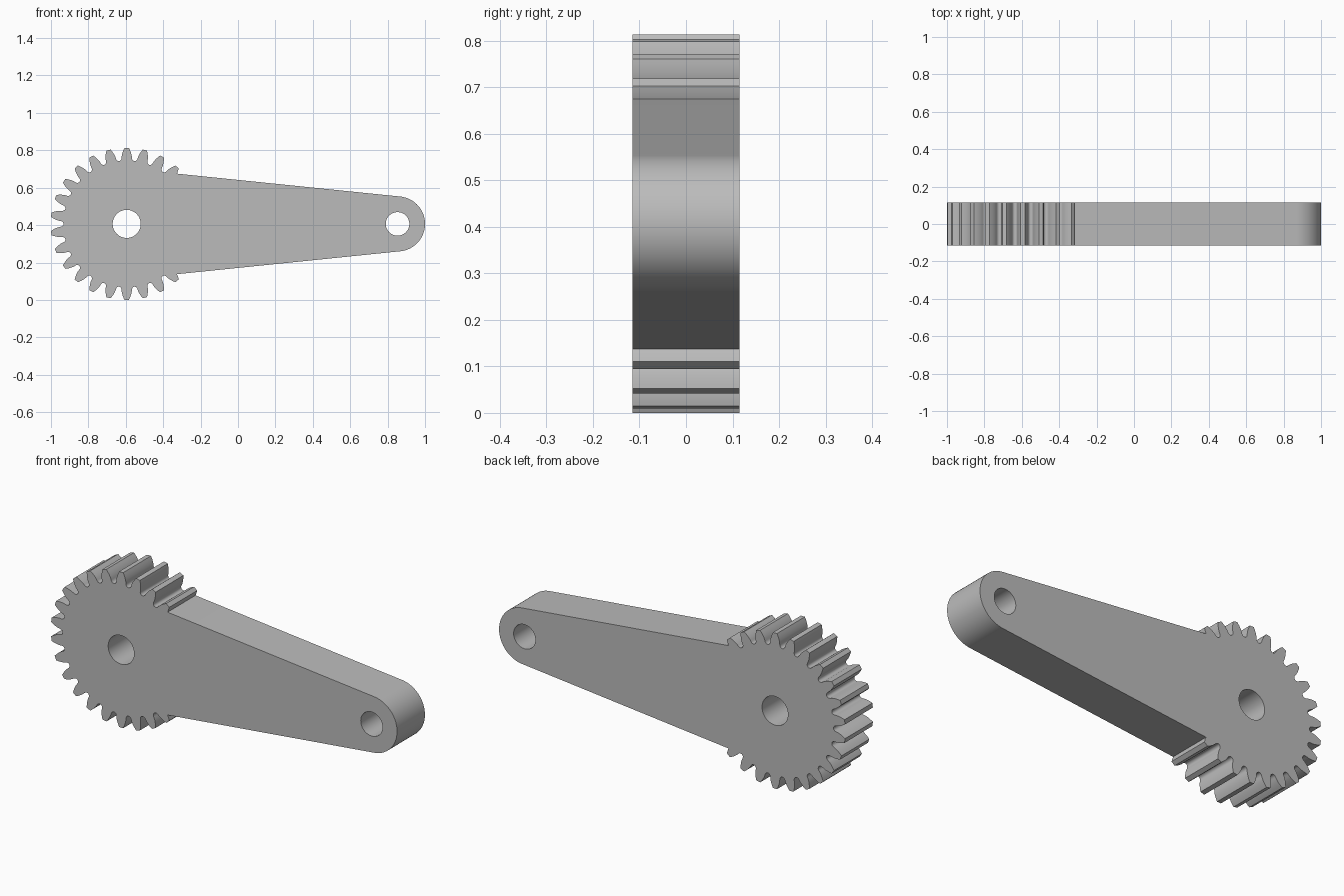
import bpy, bmesh
from math import pi, cos, sin, acos, tan, asin, sqrt
from mathutils import Vector

cube = bpy.data.objects.get("Cube")
if cube:
    bpy.data.objects.remove(cube, do_unlink=True)

TEETH, TOOTH_COUNT = 26, 20
HALF_DEPTH = 0.115
AXIS_Z = 0.4065
GEAR_X, TIP_R, BASE_R, ROOT_R = -0.595, 0.4065, 0.355, 0.338
END_X, END_R = 0.853, 0.147
JOIN_R = 0.38            # where the arm meets the last tooth
PITCH = 2 * pi / TEETH


def polar(cx, r, a):
    return Vector((cx + r * cos(a), 0, AXIS_Z + r * sin(a)))


def circle(cx, r, n=64):
    return [polar(cx, r, 2 * pi * i / n) for i in range(n)]


def half_angle(r):
    """Half the angular width of an involute tooth at radius r."""
    a = acos(min(1, BASE_R / r))
    return 0.0775 - (tan(a) - a)


def flank(start):
    return [start + (TIP_R - start) * i / 6 for i in range(7)]


# Toothed sector, going counterclockwise from the upper arm joint
outline = []
for k in range(TOOTH_COUNT):
    mid = pi / 2 + (k - 3) * PITCH
    first, last = k == 0, k == TOOTH_COUNT - 1
    for r in flank(JOIN_R if first else BASE_R):
        outline.append(polar(GEAR_X, r, mid - half_angle(r)))
    for r in reversed(flank(JOIN_R if last else BASE_R)):
        outline.append(polar(GEAR_X, r, mid + half_angle(r)))
    if not last:
        # Rounded valley between two teeth
        gap = PITCH / 2 - half_angle(BASE_R)
        for i in range(1, 8):
            t = pi * i / 8
            outline.append(polar(GEAR_X, BASE_R - (BASE_R - ROOT_R) * sin(t),
                                 mid + PITCH / 2 - gap * cos(t)))

# Rounded arm end, tangent to the two straight sides
joint = outline[0] - Vector((END_X, 0, AXIS_Z))
reach = joint.length
tangent = pi - asin(joint.z / reach) - acos(END_R / reach)
for i in range(49):
    outline.append(polar(END_X, END_R, -tangent + 2 * tangent * i / 48))

# Fill the profile around both holes and extrude it through the depth
bm = bmesh.new()
for loop in (outline, circle(GEAR_X, 0.075), circle(END_X, 0.063)):
    verts = [bm.verts.new(p + Vector((0, -HALF_DEPTH, 0))) for p in loop]
    for a, b in zip(verts, verts[1:] + verts[:1]):
        bm.edges.new((a, b))
bmesh.ops.triangle_fill(bm, edges=bm.edges[:], use_beauty=True, normal=(0, -1, 0))
back = bmesh.ops.extrude_face_region(bm, geom=bm.faces[:], use_keep_orig=True)
bmesh.ops.translate(bm, vec=(0, 2 * HALF_DEPTH, 0),
                    verts=[g for g in back["geom"] if isinstance(g, bmesh.types.BMVert)])
bmesh.ops.recalc_face_normals(bm, faces=bm.faces[:])
mesh = bpy.data.meshes.new("gear_arm")
bm.to_mesh(mesh)
bm.free()

grey = bpy.data.materials.new("plain grey")
grey.use_nodes = True
colour = (0.5, 0.5, 0.5, 1)
grey.diffuse_color = colour
grey.node_tree.nodes["Principled BSDF"].inputs["Base Color"].default_value = colour
mesh.materials.append(grey)

gear_arm = bpy.data.objects.new("gear_arm", mesh)
bpy.context.collection.objects.link(gear_arm)
bpy.context.view_layer.objects.active = gear_arm
gear_arm.select_set(True)
bpy.ops.object.shade_smooth_by_angle(angle=pi / 6)
